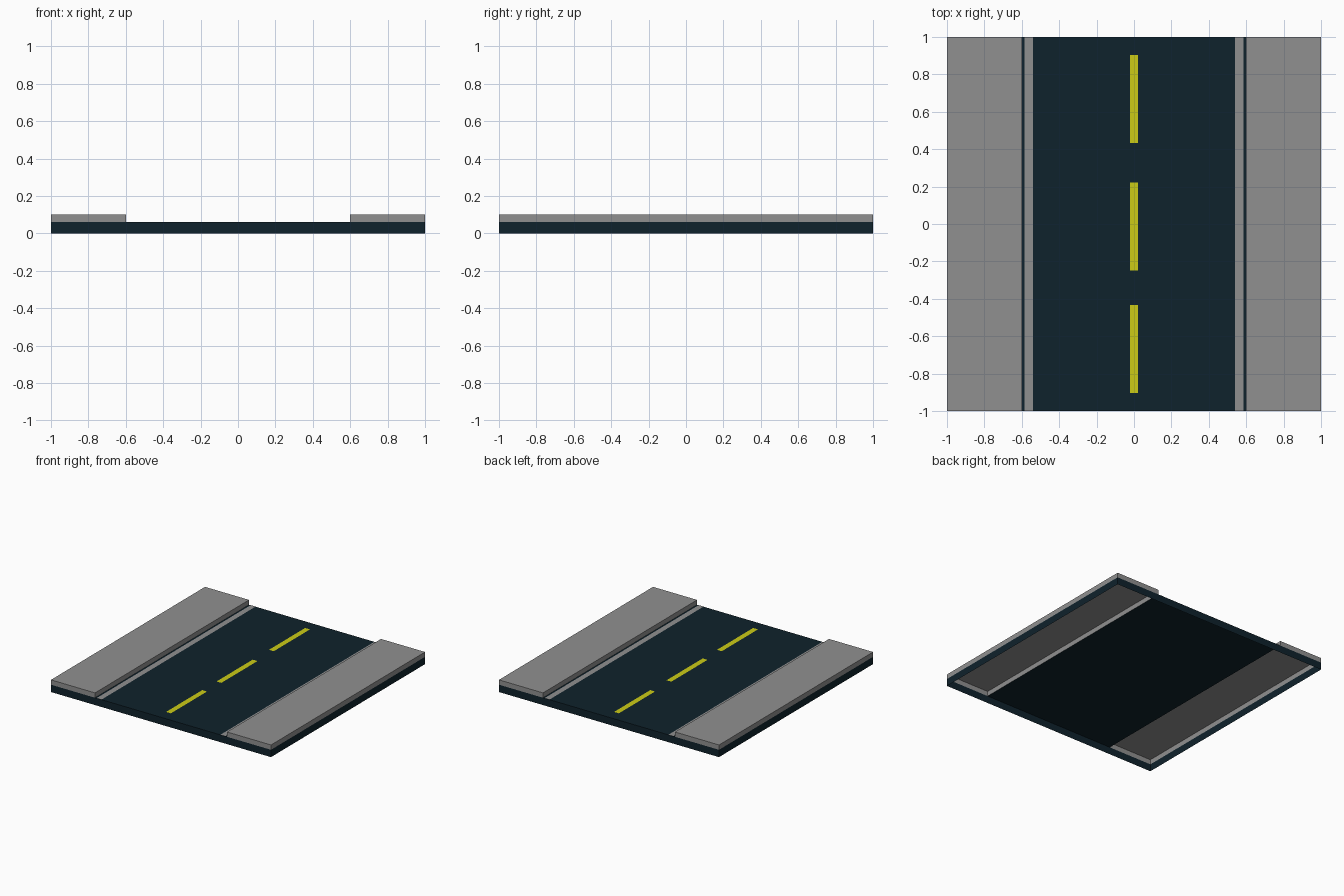
import bpy

if "Cube" in bpy.data.objects:
    bpy.data.objects.remove(bpy.data.objects["Cube"])

ROAD_Z, WALK_Z, CURB_X = 0.06, 0.10, 0.60


def material(name, rgb):
    m = bpy.data.materials.new(name)
    m.diffuse_color = (*rgb, 1)
    m.use_nodes = True
    m.node_tree.nodes["Principled BSDF"].inputs["Base Color"].default_value = m.diffuse_color
    return m


asphalt = material("dark asphalt", (0.0046, 0.0160, 0.0250))
concrete = material("grey concrete", (0.28, 0.28, 0.28))
paint = material("yellow paint", (0.60, 0.60, 0.008))


def mesh_object(name, verts, faces, mat):
    me = bpy.data.meshes.new(name)
    me.from_pydata(verts, [], faces)
    me.materials.append(mat)
    ob = bpy.data.objects.new(name, me)
    bpy.context.collection.objects.link(ob)
    return ob


def plate(name, x0, x1, y0, y1, z, mat):
    return mesh_object(name, [(x0, y0, z), (x1, y0, z), (x1, y1, z), (x0, y1, z)],
                       [(0, 1, 2, 3)], mat)


def shell(name, x0, x1, z0, z1, mat, top=True):
    """Box open at the bottom, optionally open at the top, full road length."""
    v = [(x, y, z) for z in (z0, z1)
         for x, y in ((x0, -1), (x1, -1), (x1, 1), (x0, 1))]
    f = [(i, (i + 1) % 4, (i + 1) % 4 + 4, i + 4) for i in range(4)]
    if top:
        f.append((4, 5, 6, 7))
    return mesh_object(name, v, f, mat)


# Hollow base: side walls, with the road surface only between the pavements
shell("base_walls", -1, 1, 0, ROAD_Z, asphalt, top=False)
plate("road_surface", -CURB_X, CURB_X, -1, 1, ROAD_Z, asphalt)

# Raised pavements and the painted edge lines beside them
for side, s in (("left", -1), ("right", 1)):
    shell(side + "_pavement", *sorted((s * CURB_X, s)), ROAD_Z, WALK_Z, concrete)
    plate(side + "_edge_line", *sorted((s * 0.54, s * 0.585)), -1, 1,
          ROAD_Z + 0.001, concrete)

# Dashed centre line
for i, y in enumerate((-0.668, -0.013, 0.668)):
    plate(f"centre_dash_{i + 1}", -0.022, 0.022, y - 0.235, y + 0.235,
          ROAD_Z + 0.001, paint)
